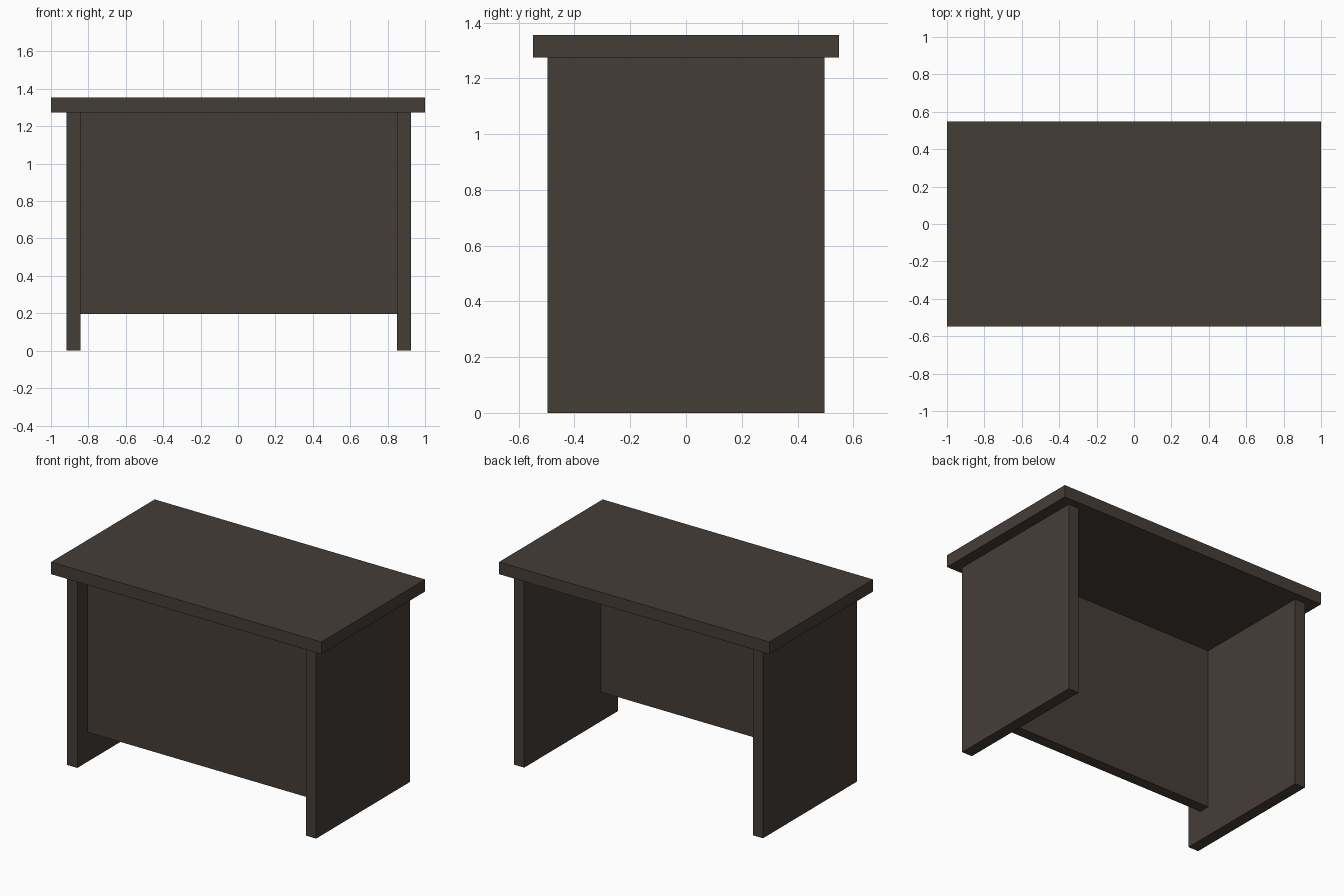
import bpy

if "Cube" in bpy.data.objects:
    bpy.data.objects.remove(bpy.data.objects["Cube"])

# Dark brown wood
wood = bpy.data.materials.new("dark_wood")
wood.diffuse_color = (0.06, 0.047, 0.039, 1)
wood.use_nodes = True
wood.node_tree.nodes["Principled BSDF"].inputs["Base Color"].default_value = wood.diffuse_color


def board(name, lo, hi):
    """Rectangular board spanning two opposite corners."""
    bpy.ops.mesh.primitive_cube_add(size=1)
    obj = bpy.context.object
    obj.name = name
    obj.location = [(a + b) / 2 for a, b in zip(lo, hi)]
    obj.scale = [b - a for a, b in zip(lo, hi)]
    bpy.ops.object.transform_apply(location=True, scale=True)
    obj.data.materials.append(wood)
    return obj


TOP_Z = 1.274      # underside of the desk top
CX = 0.004         # base sits slightly off centre
INNER, OUTER = 0.846, 0.921

# Desk top
board("desk_top", (-1, -0.548, TOP_Z), (1, 0.548, 1.355))

# Side panels down to the floor
board("left_side_panel", (CX - OUTER, -0.496, 0), (CX - INNER, 0.496, TOP_Z))
board("right_side_panel", (CX + INNER, -0.496, 0), (CX + OUTER, 0.496, TOP_Z))

# Recessed front modesty panel, raised off the floor
board("front_panel", (CX - INNER, -0.386, 0.197), (CX + INNER, -0.313, TOP_Z))
